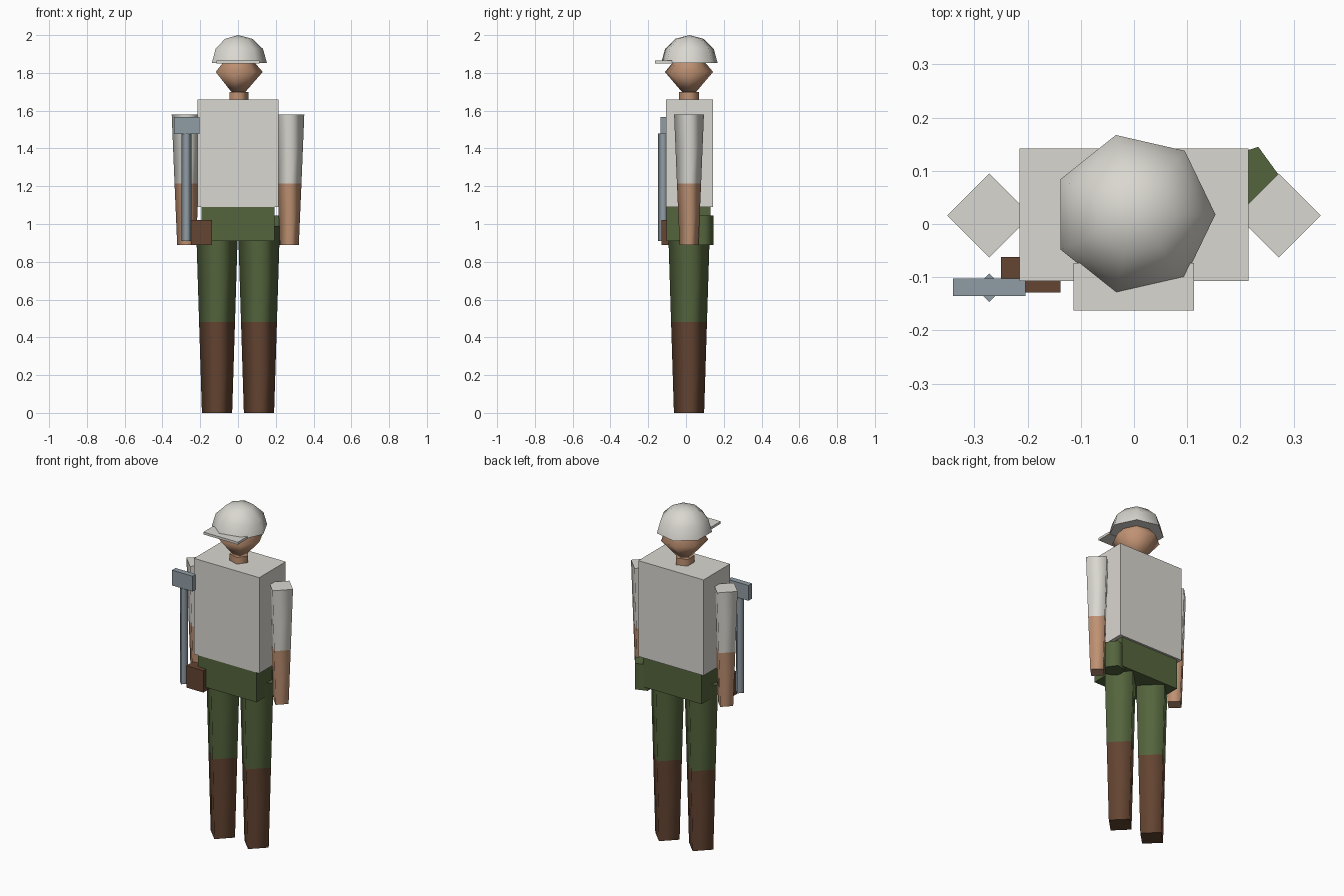
import bpy
import bmesh
import math

cube = bpy.data.objects.get("Cube")
if cube:
    bpy.data.objects.remove(cube, do_unlink=True)

BODY_Y = 0.016


def material(name, rgb):
    mat = bpy.data.materials.new(name)
    color = (*rgb, 1)
    mat.use_nodes = True
    mat.diffuse_color = color
    bsdf = next(n for n in mat.node_tree.nodes if n.type == "BSDF_PRINCIPLED")
    bsdf.inputs["Base Color"].default_value = color
    return mat


WHITE = material("off_white", (0.70, 0.68, 0.63))
SKIN = material("skin", (0.52, 0.285, 0.17))
GREEN = material("olive_green", (0.09, 0.13, 0.047))
BROWN = material("dark_brown", (0.127, 0.058, 0.031))
STEEL = material("steel", (0.28, 0.335, 0.375))


def finish(name, bm, mat):
    bmesh.ops.recalc_face_normals(bm, faces=bm.faces)
    mesh = bpy.data.meshes.new(name)
    bm.to_mesh(mesh)
    bm.free()
    mesh.materials.append(mat)
    obj = bpy.data.objects.new(name, mesh)
    bpy.context.collection.objects.link(obj)
    return obj


def box(name, mat, xs, ys, zs):
    """Box between the given limits on each axis."""
    bm = bmesh.new()
    bmesh.ops.create_cube(bm, size=1)
    for v in bm.verts:
        for i, (low, high) in enumerate((xs, ys, zs)):
            v.co[i] = high if v.co[i] > 0 else low
    return finish(name, bm, mat)


def turned(name, mat, center, sides, profile):
    """Few-sided turned solid with smooth sides and flat caps; profile is (radius, z)."""
    bm = bmesh.new()
    rings = []
    for r, z in profile:
        count = sides if r > 0 else 1
        angles = [math.tau * i / sides for i in range(count)]
        rings.append([bm.verts.new((center[0] + r * math.cos(a),
                                    center[1] + r * math.sin(a), z)) for a in angles])
    for low, high in zip(rings, rings[1:]):
        for i in range(sides):
            j = (i + 1) % sides
            if len(low) == 1:
                corners = (low[0], high[j], high[i])
            elif len(high) == 1:
                corners = (low[i], low[j], high[0])
            else:
                corners = (low[i], low[j], high[j], high[i])
            bm.faces.new(corners).smooth = True
    for ring in (rings[0], rings[-1]):
        if len(ring) > 1:
            bm.faces.new(ring).smooth = False
    return finish(name, bm, mat)


# Torso and hips
box("torso", WHITE, (-0.215, 0.215), (-0.107, 0.142), (1.09, 1.66))
box("hips", GREEN, (-0.193, 0.193), (-0.102, 0.13), (0.91, 1.09))

# Limbs, one set per side
for side, sign in (("left", 1), ("right", -1)):
    leg = (sign * 0.111, BODY_Y)
    arm = (sign * 0.272, BODY_Y)
    turned(side + "_boot", BROWN, leg, 4, [(0.08, 0), (0.095, 0.48)])
    turned(side + "_trouser_leg", GREEN, leg, 4, [(0.095, 0.48), (0.111, 0.99)])
    turned(side + "_forearm", SKIN, arm, 4, [(0.05, 0.89), (0.064, 1.215)])
    turned(side + "_sleeve", WHITE, arm, 4, [(0.064, 1.215), (0.079, 1.58)])

# Neck and head
center = (0, BODY_Y)
turned("neck", SKIN, center, 5, [(0.055, 1.65), (0.055, 1.70)])
turned("head", SKIN, center, 7, [(0, 1.655), (0.131, 1.805), (0, 1.955)])

# Helmet dome and brim
dome = [(0.153 * math.cos(a), 1.853 + 0.147 * math.sin(a))
        for a in (0, math.pi / 6, math.pi / 3)] + [(0, 2.0)]
turned("helmet", WHITE, (0, 0.018), 7, dome)
box("helmet_brim", WHITE, (-0.114, 0.113), (-0.163, -0.073), (1.851, 1.865))

# Tool held on the right side
turned("tool_handle", STEEL, (-0.272, -0.12), 4, [(0.027, 0.91), (0.027, 1.478)])
box("tool_head", STEEL, (-0.34, -0.204), (-0.135, -0.102), (1.476, 1.567))

# Belt gear
box("belt_pouch", BROWN, (-0.25, -0.138), (-0.129, -0.062), (0.89, 1.02))
turned("canteen", GREEN, (0.215, 0.088), 5, [(0.06, 0.89), (0.06, 1.045)])
